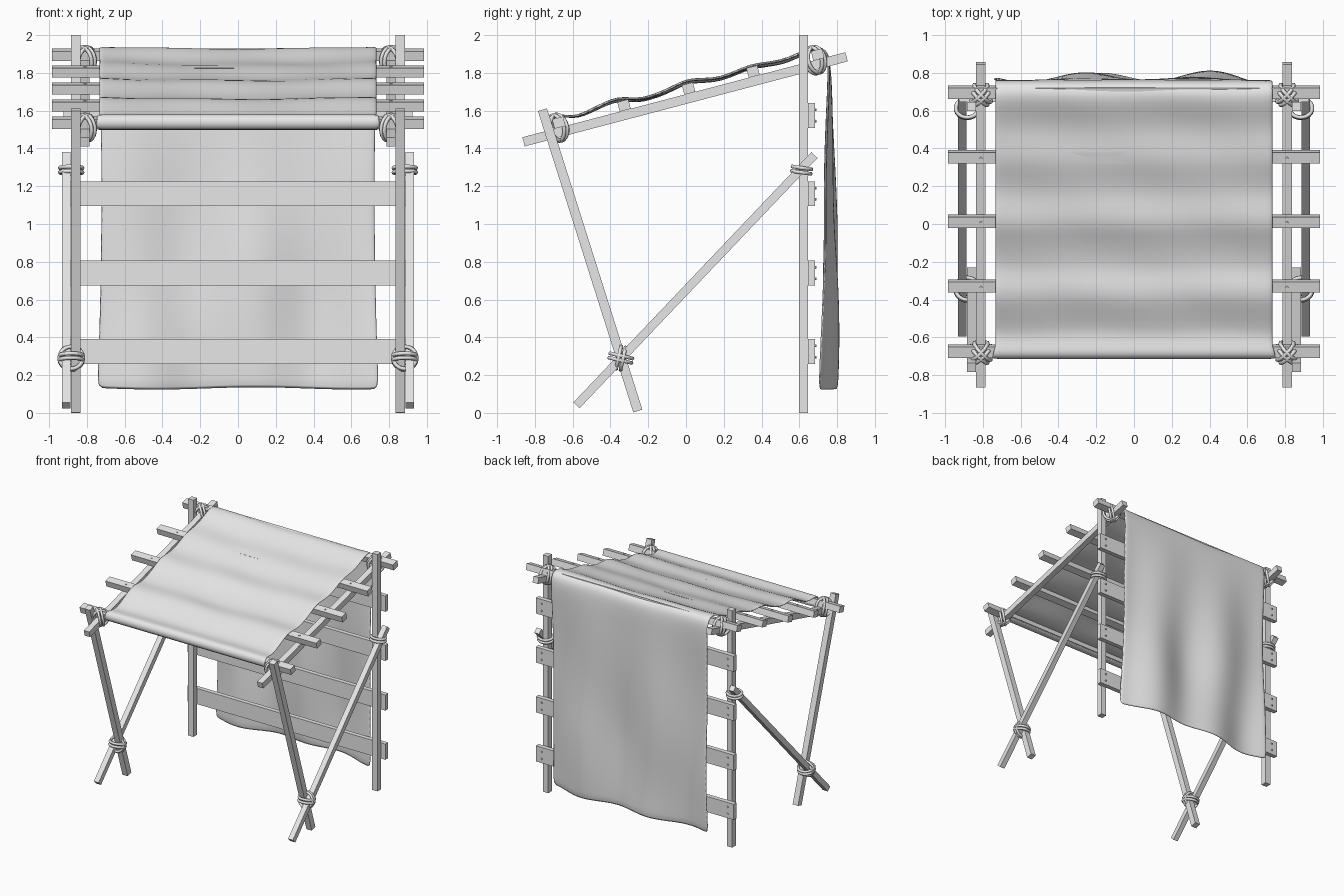
import bpy, bmesh, math
from mathutils import Matrix, Vector

cube = bpy.data.objects.get("Cube")
if cube:
    bpy.data.objects.remove(cube, do_unlink=True)

grey = bpy.data.materials.new("plain grey")
grey.use_nodes = True
grey.diffuse_color = (0.8, 0.8, 0.8, 1)
grey.node_tree.nodes["Principled BSDF"].inputs["Base Color"].default_value = (0.8, 0.8, 0.8, 1)


def finish(name, bm, matrix=Matrix(), smooth=False):
    mesh = bpy.data.meshes.new(name)
    bmesh.ops.recalc_face_normals(bm, faces=bm.faces)
    for f in bm.faces:
        f.smooth = smooth
    bm.to_mesh(mesh)
    bm.free()
    mesh.materials.append(grey)
    ob = bpy.data.objects.new(name, mesh)
    ob.matrix_world = matrix
    bpy.context.collection.objects.link(ob)
    return ob


def box(name, center, size, tilt=0.0):
    bm = bmesh.new()
    bmesh.ops.create_cube(bm, size=1)
    bmesh.ops.scale(bm, vec=size, verts=bm.verts)
    return finish(name, bm, Matrix.Translation(center) @ Matrix.Rotation(tilt, 4, 'X'))


def pole(name, x, a, b, t=0.05):
    """Square pole in a plane of constant x, from (y, z) a to b."""
    dy, dz = b[0] - a[0], b[1] - a[1]
    mid = (x, (a[0] + b[0]) / 2, (a[1] + b[1]) / 2)
    return box(name, mid, (t, t, math.hypot(dy, dz)), math.atan2(-dy, dz))


def rope(name, center, u, v, ru, rv, gap=0.012):
    """Two parallel oval loops in the plane of u and v."""
    u, v = Vector(u).normalized(), Vector(v).normalized()
    w = u.cross(v)
    bm = bmesh.new()
    seg, sides, r = 24, 6, 0.011
    for off in (-gap, gap):
        rings = []
        for i in range(seg):
            a = math.tau * i / seg
            out = u * math.cos(a) + v * math.sin(a)
            p = u * ru * math.cos(a) + v * rv * math.sin(a) + w * off
            rings.append([bm.verts.new(p + r * (out * math.cos(b) + w * math.sin(b)))
                          for b in (math.tau * k / sides for k in range(sides))])
        for i in range(seg):
            p, q = rings[i], rings[(i + 1) % seg]
            for k in range(sides):
                n = (k + 1) % sides
                bm.faces.new((p[k], q[k], q[n], p[n]))
    return finish(name, bm, Matrix.Translation(center), True)


def nail(name, center, tilt=0.0):
    bm = bmesh.new()
    bmesh.ops.create_cone(bm, cap_ends=True, segments=8, radius1=0.008, radius2=0.006, depth=0.012)
    return finish(name, bm, Matrix.Translation(center) @ Matrix.Rotation(tilt, 4, 'X'))


# Roof slope shared by rails and crossbars
SLOPE = math.atan2(0.45, 1.71)
up = Vector((0, -math.sin(SLOPE), math.cos(SLOPE)))
along = Vector((0, math.cos(SLOPE), math.sin(SLOPE)))


def rail_point(y, lift=0.0, x=0.0):
    return Vector((x, y, 1.66 + 0.263 * y)) + up * lift


# Side frames and their lashings
for s, side in ((1, "left"), (-1, "right")):
    pole(f"rear_post_{side}", 0.86 * s, (0.622, 0), (0.622, 2.0))
    pole(f"front_leg_{side}", 0.86 * s, (-0.255, 0.01), (-0.76, 1.605))
    pole(f"brace_{side}", 0.908 * s, (-0.58, 0.04), (0.68, 1.365), 0.045)
    pole(f"roof_rail_{side}", 0.81 * s, (-0.86, 1.435), (0.85, 1.885))
    for i, d in enumerate(((0, 0.22, 1), (0, 1, -0.23))):
        rope(f"foot_lashing_{side}_{i}", (0.883 * s, -0.345, 0.29), (1, 0, 0), d, 0.062, 0.06)
    rope(f"brace_lashing_{side}", (0.883 * s, 0.612, 1.285), (1, 0, 0), (0, 1, -0.15), 0.06, 0.05)
    for end, y in (("front", -0.675), ("rear", 0.69)):
        for i, k in enumerate((1, -1)):
            diag = Vector((1, 0, 0)) + along * k
            rope(f"{end}_lashing_{side}_{i}", rail_point(y, 0.027, 0.81 * s), diag, up, 0.062, 0.07)

# Roof crossbars
for i, y in enumerate((-0.66, -0.315, 0.027, 0.368, 0.71)):
    box(f"crossbar_{i}", rail_point(y, 0.052), (1.97, 0.06, 0.052), SLOPE)
    if 0 < i < 4:
        for x in (-0.81, 0.81):
            nail(f"crossbar_nail_{i}", rail_point(y, 0.078, x), SLOPE)

# Rear planks, nailed to the posts
for i, z in enumerate((0.325, 0.74, 1.16, 1.575)):
    box(f"rear_plank_{i}", (0, 0.665, z), (1.85, 0.038, 0.132))
    for x in (-0.87, 0.87):
        for dz in (-0.03, 0.03):
            nail(f"plank_nail_{i}", (x, 0.686, z + dz), -math.pi / 2)

# Cloth: wrapped round the front bar, over the roof, hanging at the back
profile = [(-0.635, 1.512), (-0.672, 1.5), (-0.706, 1.512), (-0.712, 1.55), (-0.69, 1.577),
           (-0.65, 1.572), (-0.6, 1.567), (-0.55, 1.577), (-0.45, 1.628), (-0.39, 1.658),
           (-0.33, 1.67), (-0.26, 1.664), (-0.2, 1.673), (-0.1, 1.708), (-0.03, 1.746),
           (0.03, 1.765), (0.1, 1.768), (0.18, 1.775), (0.27, 1.812), (0.34, 1.84),
           (0.42, 1.85), (0.5, 1.86), (0.58, 1.893), (0.65, 1.93), (0.7, 1.938),
           (0.74, 1.918), (0.756, 1.87)]
roof_count = len(profile)
drop = 16
profile += [(0.76, 1.87 - 1.745 * (k + 1) / drop) for k in range(drop)]
cols = 30

bm = bmesh.new()
grid = []
for j, (y, z) in enumerate(profile):
    t = max(0.0, (j - roof_count + 1) / drop)
    half = 0.75 if j < 5 else 0.735 - 0.05 * t + 0.062 * t * t
    row = []
    for i in range(cols + 1):
        f = 2 * i / cols - 1
        x = f * half
        py, pz = y, z
        if t > 0:
            # folds deepen towards the hem
            fold = 0.03 * math.cos(math.tau * (x + 0.2 + 0.1 * (1 - t)) / 0.63)
            fold += 0.012 * math.sin(5 * x + 7 * t) + 0.012 * (1 - 2 * f * f)
            py += fold * min(1, 1.5 * t)
            pz += 0.006 * t * math.sin(6 * x + 1)
        elif j > 6:
            # slight sag between the edges
            pz -= 0.012 * (1 - f * f) * min(1, (j - 6) / 4)
            pz += 0.003 * math.sin(9 * x + j)
        row.append(bm.verts.new((x, py, pz)))
    grid.append(row)
for a, b in zip(grid, grid[1:]):
    for i in range(cols):
        bm.faces.new((a[i], a[i + 1], b[i + 1], b[i]))
cloth = finish("cloth_cover", bm, smooth=True)
thick = cloth.modifiers.new("thickness", 'SOLIDIFY')
thick.thickness = 0.014
thick.offset = 0
soft = cloth.modifiers.new("soft", 'SUBSURF')
soft.levels = soft.render_levels = 1
